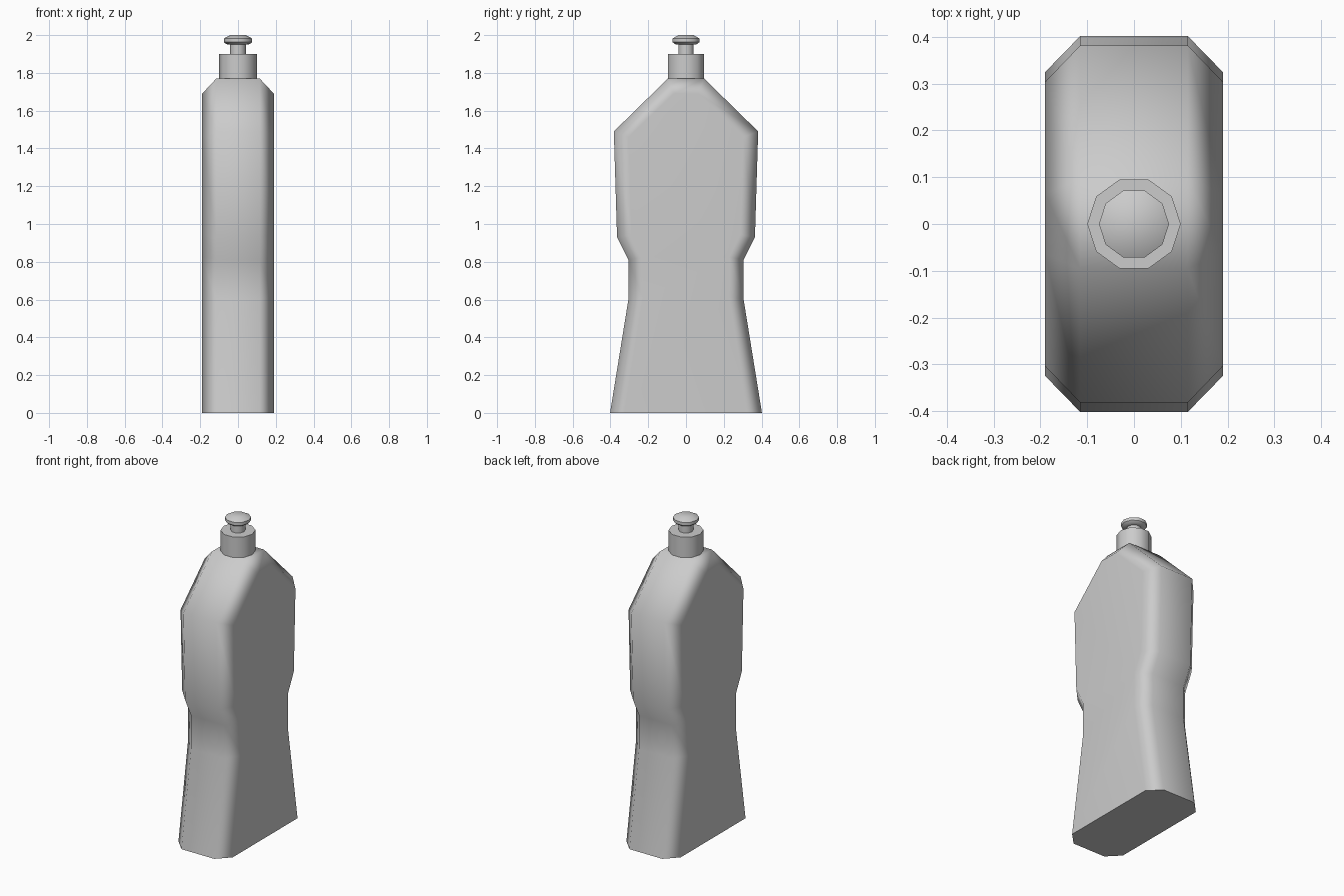
import bpy, bmesh, math

if "Cube" in bpy.data.objects:
    bpy.data.objects.remove(bpy.data.objects["Cube"])


def finish(name, bm, angle):
    bmesh.ops.recalc_face_normals(bm, faces=bm.faces)
    mesh = bpy.data.meshes.new(name)
    bm.to_mesh(mesh)
    bm.free()
    obj = bpy.data.objects.new(name, mesh)
    bpy.context.collection.objects.link(obj)
    bpy.ops.object.select_all(action='DESELECT')
    obj.select_set(True)
    bpy.context.view_layer.objects.active = obj
    bpy.ops.object.shade_smooth_by_angle(angle=math.radians(angle))
    return obj


def mirrored(half):
    return half + [(-y, z) for y, z in reversed(half)]


def lathe(name, profile, sides=10):
    bm = bmesh.new()
    rings = [[bm.verts.new((r * math.cos(2 * math.pi * i / sides),
                            r * math.sin(2 * math.pi * i / sides), z))
              for i in range(sides)] for r, z in profile]
    for a, b in zip(rings, rings[1:]):
        for i in range(sides):
            j = (i + 1) % sides
            bm.faces.new((a[i], a[j], b[j], b[i]))
    bm.faces.new(rings[0])
    bm.faces.new(rings[-1])
    return finish(name, bm, 40)


# Bottle body: side profile (y, z) across the width, inset on both flat sides
outer = mirrored([(0.402, 0), (0.305, 0.60), (0.305, 0.81),
                  (0.365, 0.93), (0.382, 1.49), (0.096, 1.77)])
inner = mirrored([(0.325, 0), (0.228, 0.61), (0.228, 0.825),
                  (0.288, 0.945), (0.304, 1.46), (0.064, 1.69)])
bm = bmesh.new()
loops = [[bm.verts.new((x, y, z)) for y, z in prof]
         for x, prof in ((-0.19, inner), (-0.115, outer),
                         (0.115, outer), (0.19, inner))]
n = len(outer)
for a, b in zip(loops, loops[1:]):
    for i in range(n - 1):
        j = i + 1
        bm.faces.new((a[i], a[j], b[j], b[i]))
bm.faces.new(loops[0])
bm.faces.new(loops[-1])
bm.faces.new([l[0] for l in loops] + [l[-1] for l in reversed(loops)])  # base
body = finish("bottle_body", bm, 50)
mod = body.modifiers.new("weighted", 'WEIGHTED_NORMAL')
mod.keep_sharp = True

# Cap collar and push-pull spout
lathe("cap_collar", [(0.10, 1.77), (0.10, 1.90)])
lathe("spout", [(0.042, 1.90), (0.042, 1.95), (0.062, 1.952), (0.075, 1.963),
                (0.075, 1.982), (0.042, 2.0)])
